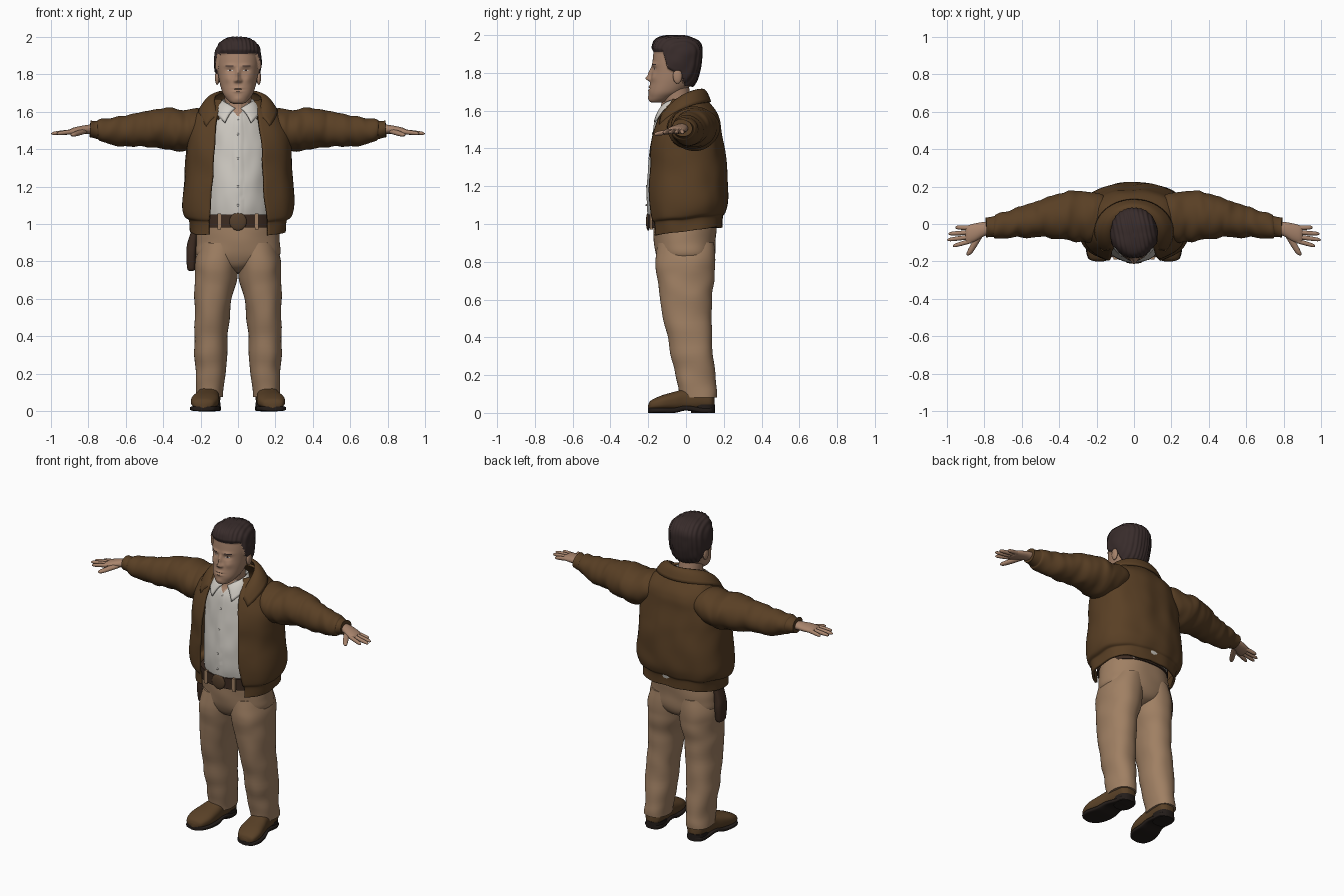
import bpy, bmesh, math
from mathutils import Vector, Matrix, noise

cube = bpy.data.objects.get("Cube")
if cube:
    bpy.data.objects.remove(cube, do_unlink=True)


def material(name, *rgb):
    m = bpy.data.materials.new(name)
    m.use_nodes = True
    m.diffuse_color = (*rgb, 1)
    bsdf = next(n for n in m.node_tree.nodes if n.type == 'BSDF_PRINCIPLED')
    bsdf.inputs["Base Color"].default_value = (*rgb, 1)
    return m


LEATHER = material("jacket brown", .1, .05, .018)
TAN = material("trouser tan", .35, .215, .125)
SHIRT = material("shirt white", .62, .59, .54)
SKIN = material("skin", .39, .23, .15)
HAIR = material("dark hair", .04, .025, .024)
BELT = material("belt brown", .045, .024, .015)
SHOE = material("shoe brown", .1, .052, .02)
SOLE = material("sole black", .017, .012, .01)
BUCKLE = material("buckle bronze", .09, .05, .025)


def finish(name, bm, mats, rule=None, mirror=False, thick=0):
    bmesh.ops.recalc_face_normals(bm, faces=bm.faces[:])
    for f in bm.faces:
        f.smooth = True
        f.material_index = rule(f.calc_center_median()) if rule else 0
    mesh = bpy.data.meshes.new(name)
    bm.to_mesh(mesh)
    bm.free()
    mesh.set_sharp_from_angle(angle=math.radians(50))
    for m in mats:
        mesh.materials.append(m)
    ob = bpy.data.objects.new(name, mesh)
    bpy.context.collection.objects.link(ob)
    if thick:
        mod = ob.modifiers.new("thickness", 'SOLIDIFY')
        mod.thickness, mod.offset = thick, 0
    if mirror:
        ob.modifiers.new("other_side", 'MIRROR').use_mirror_merge = False
    return ob


def grid(rings, closed, warp):
    bm = bmesh.new()
    vs = [[bm.verts.new(warp(p) if warp else p) for p in ring] for ring in rings]
    n = len(vs[0])
    for lo, hi in zip(vs, vs[1:]):
        for j in range(n if closed else n - 1):
            k = (j + 1) % n
            bm.faces.new((lo[j], lo[k], hi[k], hi[j]))
    if closed:
        bm.faces.new(vs[0])
        bm.faces.new(vs[-1])
    return bm


def smooth_rows(rows, per):
    # Catmull-Rom interpolation between the given sections
    out = []
    for i in range(len(rows) - 1):
        four = [rows[max(i - 1, 0)], rows[i], rows[i + 1], rows[min(i + 2, len(rows) - 1)]]
        for s in range(per):
            t = s / per
            out.append([b + t * (c - a + t * (2*a - 5*b + 4*c - d + t * (3*b - a - 3*c + d))) / 2
                        for a, b, c, d in zip(*four)])
    return out + [list(rows[-1])]


def loft(name, rows, mats, axis='z', power=1, n=64, per=8, warp=None, **extra):
    # each row: position, centre u, centre v, radius u, radius v, optional front gap
    def bend(s):
        return math.copysign(abs(s) ** power, s)
    rings = []
    closed = len(rows[0]) == 5
    for p, u, v, ru, rv, *gap in smooth_rows(rows, per):
        start = math.asin((gap[0] / ru) ** (1 / power)) if gap else 0
        ring = []
        for j in range(n if closed else n + 1):
            a = start + (math.tau - 2 * start) * j / n
            x, y = u + ru * bend(math.sin(a)), v - rv * bend(math.cos(a))
            ring.append(Vector({'x': (p, x, y), 'y': (x, p, y), 'z': (x, y, p)}[axis]))
        rings.append(ring)
    return finish(name, grid(rings, closed, warp), mats, **extra)


def blob(name, place, size, mat, box=False, mirror=False):
    bm = bmesh.new()
    m = Matrix.Translation(place) @ Matrix.Diagonal((*size, 1))
    if box:
        bmesh.ops.create_cube(bm, size=2, matrix=m)
    else:
        bmesh.ops.create_uvsphere(bm, u_segments=24, v_segments=14, radius=1, matrix=m)
    return finish(name, bm, [mat], mirror=mirror)


def folds(scale, amount):
    return lambda p: p + noise.noise_vector(p * Vector(scale)) * amount


def collar(name, mat, inner, outer, lift):
    # band folded over from the neck edge to the outer edge, open at the front
    def edge(t, reach, rx, ry, cy, back, front):
        a = t * reach
        return Vector((rx * math.sin(a), cy + ry * math.cos(a), back + (front - back) * abs(t) ** 3))
    rings = []
    for i in range(49):
        t = i / 24 - 1
        a, b = edge(t, *inner), edge(t, *outer)
        rings.append([a.lerp(b, s / 8) + Vector((0, 0, lift * math.sin(math.pi * s / 8))) for s in range(9)])
    finish(name, grid(rings, False, None), [mat], thick=.012)


# Trousers
cloth = folds((Vector((6, 6, 10))), .008)
loft("trouser_leg", [(.08, .15, .065, .075, .095), (.2, .147, .05, .08, .105), (.4, .143, .02, .09, .118),
     (.6, .132, 0, .1, .138), (.72, .118, 0, .112, .152), (.8, .11, 0, .115, .158), (.9, .1, 0, .1, .15)],
     [TAN], power=.9, warp=cloth, mirror=True)
loft("trouser_hips", [(.74, 0, 0, .03, .05), (.77, 0, 0, .11, .12), (.82, 0, 0, .215, .152),
     (.9, 0, -.003, .224, .163), (1, 0, -.005, .21, .17), (1.03, 0, -.005, .205, .17)], [TAN], power=.9, warp=cloth)

# Shoes with soles and heels
shoe = [(-.2, .185, .03, .02, .012), (-.185, .185, .04, .055, .026), (-.13, .178, .052, .074, .04),
        (-.06, .168, .062, .069, .05), (0, .16, .07, .06, .058), (.08, .152, .075, .058, .06),
        (.13, .15, .07, .05, .05), (.15, .15, .06, .025, .03)]
loft("shoe", shoe, [SHOE], axis='y', power=.8, mirror=True)
loft("shoe_sole", [(y, x, .026 if -.05 < y < .05 else .014, r * 1.06, .014) for y, x, z, r, h in shoe],
     [SOLE], axis='y', power=.5, mirror=True)
loft("shoe_heel", [(z, .15, .09, .056, .063) for z in (0, .02, .045)], [SOLE], power=.8, per=2, mirror=True)

# Belt, buckle, loops and holster
loft("belt", [(z, 0, -.014, .213, .187) for z in (.98, 1, 1.03, 1.05)], [BELT], power=.9, per=2)
blob("belt_buckle", (0, -.2, 1.013), (.046, .012, .048), BUCKLE)
blob("belt_loop", (.1, -.183, 1.013), (.01, .007, .042), TAN, box=True, mirror=True)
loft("holster", [(.75, -.25, 0, .012, .025), (.765, -.25, 0, .022, .036), (.84, -.25, 0, .026, .045),
     (.9, -.245, 0, .025, .042), (1, -.225, 0, .012, .038)], [BELT], power=.7, n=32)

# Shirt with placket, buttons and collar
shirt_folds = folds((16, 6, 9), .005)


def shirt_warp(p):
    p = shirt_folds(p)
    if abs(p.x) < .02 and p.y < 0:
        p.y -= .004
    return p


shirt = [(.99, 0, 0, .2, .188), (1.1, 0, 0, .2, .205), (1.2, 0, 0, .2, .204), (1.35, 0, 0, .2, .19),
         (1.48, 0, 0, .19, .172), (1.56, 0, -.01, .15, .145), (1.61, 0, -.035, .095, .097), (1.645, 0, -.045, .075, .08)]
loft("shirt", shirt, [SHIRT, SKIN], n=128, warp=shirt_warp,
     rule=lambda c: int(c.y < 0 and c.z > 1.57 + 1.5 * abs(c.x)))
for i, row in enumerate(smooth_rows(shirt, 2)[2:11:2]):
    blob(f"shirt_button_{i + 1}", (0, row[2] - row[4] - .005, row[0]), (.006, .004, .006), SHIRT)
collar("shirt_collar", SHIRT, (2.95, .08, .084, -.045, 1.665, 1.615), (2.5, .117, .107, -.08, 1.62, 1.54), .012)

# Jacket body, open at the front
jacket_folds = folds((9, 9, 7), .009)


def jacket_warp(p):
    p = jacket_folds(p)
    p.z += .12 * p.y * min(max((1.2 - p.z) / .2, 0), 1)
    return p


loft("jacket_body", [(.96, 0, 0, .25, .187, .155), (1.025, 0, 0, .256, .19, .155), (1.05, 0, .002, .282, .2, .152),
     (1.12, 0, .005, .293, .208, .145), (1.25, 0, .005, .283, .206, .135), (1.38, 0, 0, .275, .198, .128),
     (1.48, 0, 0, .27, .18, .12), (1.55, 0, .01, .245, .16, .11), (1.6, 0, .015, .2, .135, .1),
     (1.66, 0, .01, .125, .09, .085)], [LEATHER], power=.82, n=96, warp=jacket_warp, thick=.014)
loft("jacket_sleeve", [(.12, .03, 1.54, .09, .08), (.2, .035, 1.522, .13, .1), (.28, .04, 1.5, .138, .108),
     (.36, .042, 1.508, .127, .111), (.45, .035, 1.51, .11, .1), (.55, .02, 1.503, .09, .087),
     (.66, 0, 1.495, .075, .074), (.735, -.012, 1.502, .062, .057), (.75, -.014, 1.505, .053, .049),
     (.79, -.02, 1.507, .052, .046)], [LEATHER], axis='x', warp=folds((20, 7, 7), .011), mirror=True)
collar("jacket_collar", LEATHER, (2.2, .125, .13, -.05, 1.71, 1.56), (2.2, .207, .168, -.04, 1.645, 1.52), .022)

# Hands
loft("palm", [(.77, -.02, 1.507, .032, .026), (.81, -.03, 1.505, .04, .024), (.85, -.045, 1.5, .048, .022),
     (.885, -.055, 1.495, .048, .018), (.9, -.057, 1.493, .04, .011)], [SKIN], axis='x', n=32, mirror=True)
taper = ((0, 1), (.5, .95), (.88, .75), (1, .2))
for name, base, tip in (("index", -.09, (.968, -.118)), ("middle", -.068, (.998, -.085)),
                        ("ring", -.045, (.992, -.052)), ("little", -.022, (.955, -.018))):
    loft(name + "_finger", [(.87 + (tip[0] - .87) * f, base + (tip[1] - base) * f, 1.495 - .012 * f,
         .0125 * r, .0125 * r) for f, r in taper], [SKIN], axis='x', n=16, per=4, mirror=True)
loft("thumb", [(-.06 - .108 * f, .825 + .062 * f, 1.495 - .02 * f, .02 * r, .014 * r) for f, r in taper],
     [SKIN], axis='y', n=16, per=4, mirror=True)

# Neck and ears
loft("neck", [(1.57, 0, -.04, .07, .075), (1.64, 0, -.045, .07, .074), (1.73, 0, -.06, .075, .075)], [SKIN])
blob("ear", (.111, -.045, 1.783), (.012, .024, .04), SKIN, mirror=True)

# Head: sculpted face bumps as (x, z, width, height, depth)
BUMPS = [(0, 1.77, .014, .013, .026), (0, 1.795, .011, .02, .017), (0, 1.82, .011, .016, .006),
         (.015, 1.764, .008, .008, .009), (.04, 1.845, .028, .009, .007), (.042, 1.82, .02, .012, -.011),
         (.042, 1.821, .012, .008, .006), (0, 1.726, .024, .005, .006), (0, 1.708, .022, .006, .006),
         (0, 1.717, .028, .003, -.005), (0, 1.668, .024, .014, .006), (.055, 1.775, .02, .02, .006)]
HAIRLINE = [(-.3, 1.92), (-.12, 1.905), (-.095, 1.82), (-.06, 1.8), (-.03, 1.8), (-.01, 1.73), (.2, 1.71)]


def hairline(y):
    for (a, za), (b, zb) in zip(HAIRLINE, HAIRLINE[1:]):
        if y <= b:
            return za + (zb - za) * (y - a) / (b - a)
    return zb


def sculpt(p):
    front = min(max((-.06 - p.y) / .05, 0), 1)
    grow = min(max((p.z - hairline(p.y)) / .015, 0), 1)
    push = sum(d * math.exp(-((abs(p.x) - x) / w) ** 2 - ((p.z - z) / h) ** 2) for x, z, w, h, d in BUMPS)
    out = (p - Vector((0, -.05, 1.85))).normalized()
    strands = .002 * math.sin(300 * p.x + 60 * p.y) + .004 * noise.noise(p * 18)
    return p + out * grow * (.015 + strands) - Vector((0, push * front, 0))


def face_colour(c):
    x = abs(c.x)
    if c.z > hairline(c.y) + .003:
        return 1
    if c.y < -.1:
        if .022 < x < .066 and abs(c.z - 1.843) < .004:
            return 1
        if ((x - .042) / .013) ** 2 + ((c.z - 1.821) / .0055) ** 2 < 1:
            return 1 if abs(x - .042) < .005 or c.z > 1.8235 else 2
    return 0


loft("head", [(1.642, 0, -.15, .025, .03), (1.65, 0, -.145, .042, .048), (1.67, 0, -.13, .062, .065),
     (1.7, 0, -.103, .082, .094), (1.75, 0, -.077, .097, .112), (1.8, 0, -.062, .106, .12), (1.86, 0, -.055, .112, .122),
     (1.92, 0, -.048, .108, .122), (1.96, 0, -.052, .086, .106), (1.98, 0, -.06, .05, .068), (1.985, 0, -.06, .008, .012)],
     [SKIN, HAIR, SHIRT], power=.94, n=160, per=10, warp=sculpt, rule=face_colour)
